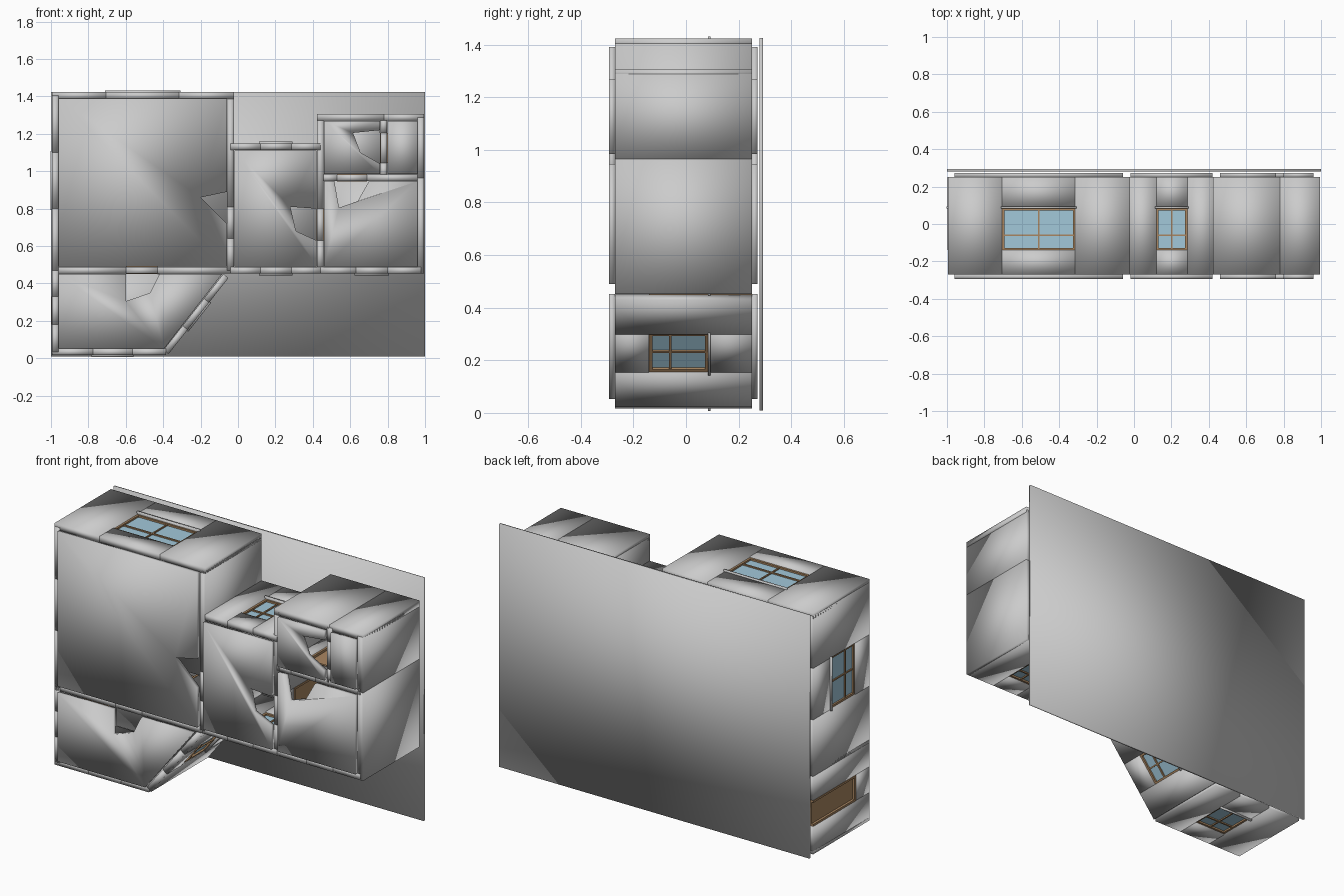
import bpy, bmesh
from mathutils import Vector

if "Cube" in bpy.data.objects:
    bpy.data.objects.remove(bpy.data.objects["Cube"])

def material(name, col):
    m = bpy.data.materials.new(name)
    m.diffuse_color = (*col, 1)
    m.use_nodes = True
    m.node_tree.nodes["Principled BSDF"].inputs["Base Color"].default_value = m.diffuse_color
    return m

WOOD = material("wood", (0.40, 0.24, 0.12))
GLASS = material("glass", (0.36, 0.58, 0.70))
T = 0.0175                       # half wall thickness
Y0, Y1 = -0.27, 0.25             # ceiling and floor side of the walls
W0, W1, D0 = -0.14, 0.085, -0.14  # window and door heights along y

def finish(bm, name, mat=None, smooth=True):
    bmesh.ops.recalc_face_normals(bm, faces=bm.faces)
    me = bpy.data.meshes.new(name)
    bm.to_mesh(me)
    bm.free()
    for p in me.polygons:
        p.use_smooth = smooth
    ob = bpy.data.objects.new(name, me)
    bpy.context.collection.objects.link(ob)
    if mat:
        me.materials.append(mat)
    return ob

def slab(name, pts, ya, yb):
    """Extrude an x,z outline from ya to yb."""
    bm = bmesh.new()
    f = bm.faces.new([bm.verts.new((x, ya, z)) for x, z in pts])
    ext = bmesh.ops.extrude_face_region(bm, geom=[f])["geom"]
    bmesh.ops.translate(bm, vec=(0, yb - ya, 0),
                        verts=[v for v in ext if isinstance(v, bmesh.types.BMVert)])
    return finish(bm, name)

def boxes(name, p0, p1, parts, mat=None, smooth=True):
    """Boxes (u0,u1,n0,n1,y0,y1) in the frame of a wall running p0 -> p1, outside on its right."""
    p = Vector((p0[0], 0, p0[1]))
    d = (Vector((p1[0], 0, p1[1])) - p).normalized()
    n = Vector((d.z, 0, -d.x))
    bm = bmesh.new()
    for u0, u1, n0, n1, y0, y1 in parts:
        vs = bmesh.ops.create_cube(bm, size=1)["verts"]
        for v in vs:
            u = u1 if v.co.x > 0 else u0
            k = n1 if v.co.y > 0 else n0
            y = y1 if v.co.z > 0 else y0
            v.co = p + d * u + n * k + Vector((0, y, 0))
    return finish(bm, name, mat, smooth)

def wall(name, p0, p1, kind=None, a=0, b=0):
    """Wall with an optional window or door between distances a and b."""
    L = (Vector(p1) - Vector(p0)).length
    if not kind:
        boxes(name, p0, p1, [(0, L, -T, T, Y0, Y1)])
        return
    parts = [(0, a, -T, T, Y0, Y1), (b, L, -T, T, Y0, Y1), (a, b, -T, T, Y0, W0)]
    f = 0.012
    if kind == "window":
        parts.append((a, b, -T, T, W1, Y1))
        m, ym = (a + b) / 2, -0.06
        boxes(name + "_window_frame", p0, p1, [
            (a, a + f, -.012, .012, W0, W1), (b - f, b, -.012, .012, W0, W1),
            (a, b, -.012, .012, W0, W0 + f), (a, b, -.012, .012, W1 - f, W1),
            (m - .004, m + .004, -.009, .009, W0, W1),
            (a, b, -.009, .009, ym - .005, ym + .005)], WOOD, False)
        boxes(name + "_window_glass", p0, p1,
              [(a + .004, b - .004, -.002, .002, W0 + .004, W1 - .004)], GLASS, False)
        boxes(name + "_window_sill", p0, p1,
              [(a - .007, b + .007, 0, T + .009, W1 - .002, W1 + .008)])
    else:
        boxes(name + "_door_frame", p0, p1, [
            (a, a + f, -T - .002, T + .002, D0, Y1), (b - f, b, -T - .002, T + .002, D0, Y1),
            (a, b, -T - .002, T + .002, D0, D0 + f)], WOOD, False)
        boxes(name + "_door", p0, p1, [(a + f, b - f, -.006, .006, D0 + f, Y1)], WOOD, False)
    boxes(name, p0, p1, parts)

def rect(x0, x1, z0, z1):
    return [(x0, z0), (x1, z0), (x1, z1), (x0, z1)]

# Base board behind all rooms
slab("base_board", rect(-1, 1, 0.01, 1.425), 0.28, 0.293)

# Wall centre lines
XL, XA, XB, XD, XR = -0.977, -0.04, 0.44, 0.78, 0.978
ZF, Z0, ZC, ZB, ZE, ZT = 0.034, 0.47, 0.965, 1.132, 1.288, 1.405
DB, DT = (-0.385, ZF), (-0.065, 0.44)

# Outer walls
wall("hall_left_wall", (XL, ZT), (XL, Z0), "window", ZT - 1.10, ZT - 0.80)
wall("hall_top_wall", (XA + T, ZT), (XL - T, ZT), "window", XA + T + .315, XA + T + .705)
wall("kitchen_top_wall", (XB, ZB), (XA, ZB), "window", XB - .285, XB - .12)
wall("kitchen_bottom_wall", (XA, Z0), (XB, Z0), "window", .12 - XA, .285 - XA)
wall("bedroom_bottom_wall", (XB, Z0), (XR, Z0), "window", .63 - XB, .80 - XB)
wall("bedroom_right_wall", (XR, Z0 - T), (XR, ZC))
wall("closet_right_wall", (XR, ZC), (XR, ZE))
wall("bath_top_wall", (XD, ZE), (XB - T, ZE))
wall("closet_top_wall", (XR + T, ZE), (XD, ZE))
wall("porch_left_wall", (XL, Z0), (XL, ZF), "door", Z0 - .33, Z0 - .18)
wall("porch_bottom_wall", (XL - T, ZF), DB, "window", -.775 - XL + T, -.565 - XL + T)
wall("porch_slanted_wall", DB, DT, "window", 0.165, 0.35)

# Inner walls with doors
wall("hall_right_wall", (XA, Z0), (XA, ZT), "door", .64 - Z0, .81 - Z0)
wall("hall_bottom_wall", (XL - T, Z0), (XA, Z0), "door", -.60 - XL + T, -.43 - XL + T)
wall("kitchen_right_wall", (XB, Z0), (XB, ZE), "door", .63 - Z0, .80 - Z0)
wall("bedroom_top_wall", (XB, ZC), (XR, ZC), "door", .53 - XB, .69 - XB)
wall("bath_right_wall", (XD, ZC), (XD, ZE), "door", 1.045 - ZC, 1.205 - ZC)

# Ceilings (front, with a broken notch) and floors (back): outline, edge index, notch points
rooms = {
    "hall": (rect(-.96, -.06, .49, 1.39), 1, [(-.06, .72), (-.20, .86), (-.06, .89)]),
    "kitchen": (rect(-.02, .42, .49, 1.112), 1,
                [(.42, .63), (.31, .68), (.28, .81), (.42, .80)]),
    "bedroom": (rect(.46, .96, .49, .947), 2,
                [(.70, .947), (.64, .84), (.54, .805), (.515, .947)]),
    "bath": (rect(.46, .76, .984, 1.27), 1,
             [(.76, 1.04), (.655, 1.10), (.615, 1.205), (.76, 1.22)]),
    "closet": (rect(.80, .96, .984, 1.27), 0, []),
    "porch": ([(-.96, .052), (-.395, .052), (-.085, .451), (-.96, .451)], 2,
              [(-.42, .451), (-.47, .35), (-.60, .305), (-.60, .451)]),
}
for name, (pts, edge, notch) in rooms.items():
    slab(name + "_ceiling", pts[:edge + 1] + notch + pts[edge + 1:], -0.293, Y0)
    slab(name + "_floor", pts, Y1, 0.272)
